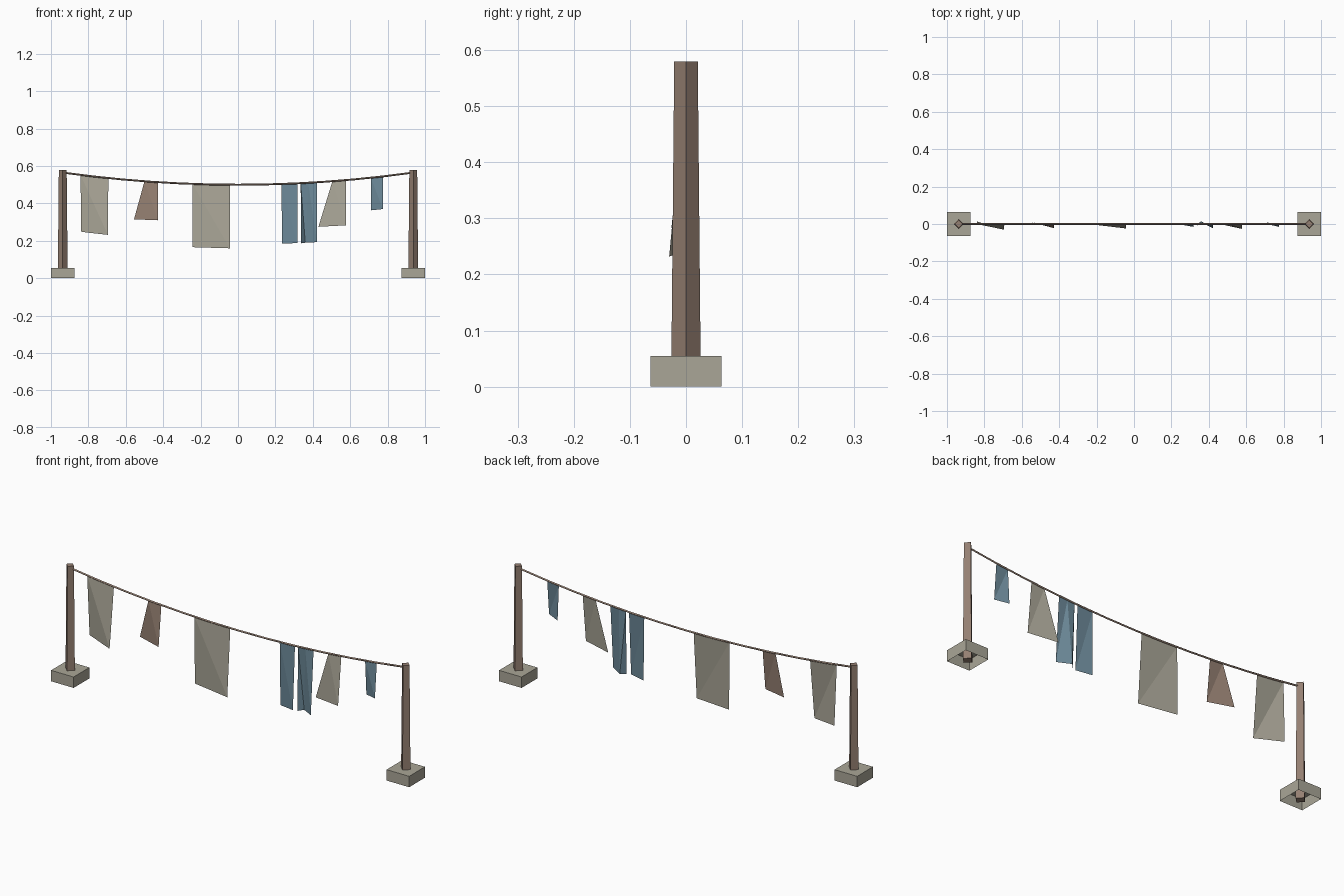
import bpy
import bmesh
from mathutils import Matrix

if "Cube" in bpy.data.objects:
    bpy.data.objects.remove(bpy.data.objects["Cube"])

POST_X = 0.937


def material(name, rgb):
    m = bpy.data.materials.new(name)
    m.use_nodes = True
    color = (*rgb, 1.0)
    m.diffuse_color = color
    m.node_tree.nodes["Principled BSDF"].inputs["Base Color"].default_value = color
    return m


beige = material("beige", (0.40, 0.38, 0.31))
brown = material("brown", (0.30, 0.215, 0.168))
blue = material("blue", (0.15, 0.25, 0.315))


def add_object(name, data, mat):
    data.materials.append(mat)
    ob = bpy.data.objects.new(name, data)
    bpy.context.collection.objects.link(ob)
    return ob


def from_bmesh(name, bm, mat):
    mesh = bpy.data.meshes.new(name)
    bm.to_mesh(mesh)
    bm.free()
    return add_object(name, mesh, mat)


def rope_height(x):
    return 0.5 + 0.065 * (x / POST_X) ** 2


# Foot block, open underneath
def foot(name, x):
    bm = bmesh.new()
    bmesh.ops.create_cube(bm, size=1.0)
    bm.normal_update()
    under = [f for f in bm.faces if f.normal.z < -0.5]
    bmesh.ops.delete(bm, geom=under, context='FACES_ONLY')
    bm.transform(Matrix.Translation((x, 0, 0.0275)) @ Matrix.Diagonal((0.126, 0.126, 0.055, 1)))
    from_bmesh(name, bm, beige)


# Tapered four-sided post, set cornerwise
def post(name, x):
    bm = bmesh.new()
    bmesh.ops.create_cone(bm, cap_ends=True, segments=4,
                          radius1=0.0265, radius2=0.021, depth=0.58)
    bm.transform(Matrix.Translation((x, 0, 0.29)))
    from_bmesh(name, bm, brown)


for side, sign in (("left", 1), ("right", -1)):
    foot(side + "_foot", sign * POST_X)
    post(side + "_post", sign * POST_X)

# Sagging rope
curve = bpy.data.curves.new("rope", 'CURVE')
curve.dimensions = '3D'
curve.bevel_depth = 0.005
curve.bevel_resolution = 0
spline = curve.splines.new('POLY')
steps = 12
spline.points.add(steps)
for i, p in enumerate(spline.points):
    x = POST_X * (2 * i / steps - 1)
    p.co = (x, 0, rope_height(x), 1)
add_object("rope", curve, brown)


# Cloth hung from the rope: top x positions, then lower points (x, y, z)
def cloth(name, mat, tops, lows):
    bm = bmesh.new()
    upper = [bm.verts.new((x, 0, rope_height(x))) for x in tops]
    lower = [bm.verts.new(p) for p in lows]
    for i in range(len(tops) - 1):
        bm.faces.new((upper[i], lower[i], lower[i + 1]))
        bm.faces.new((upper[i], lower[i + 1], upper[i + 1]))
    from_bmesh(name, bm, mat)


cloth("towel", beige, (-0.842, -0.693), ((-0.838, 0.013, 0.248), (-0.696, -0.03, 0.232)))
cloth("brown_shirt", brown, (-0.5, -0.428), ((-0.556, 0.012, 0.315), (-0.428, -0.022, 0.31)))
cloth("sheet", beige, (-0.243, -0.043), ((-0.243, 0.003, 0.166), (-0.043, -0.024, 0.16)))
cloth("trouser_leg_right", blue, (0.233, 0.318), ((0.235, 0.003, 0.185), (0.317, -0.015, 0.188)))
cloth("trouser_leg_left", blue, (0.335, 0.375, 0.422),
      ((0.338, -0.008, 0.187), (0.36, 0.014, 0.19), (0.422, -0.022, 0.193)))
cloth("beige_shirt", beige, (0.505, 0.577), ((0.43, 0.006, 0.275), (0.577, -0.026, 0.283)))
cloth("small_cloth", blue, (0.71, 0.775), ((0.71, 0.01, 0.363), (0.775, -0.015, 0.37)))
